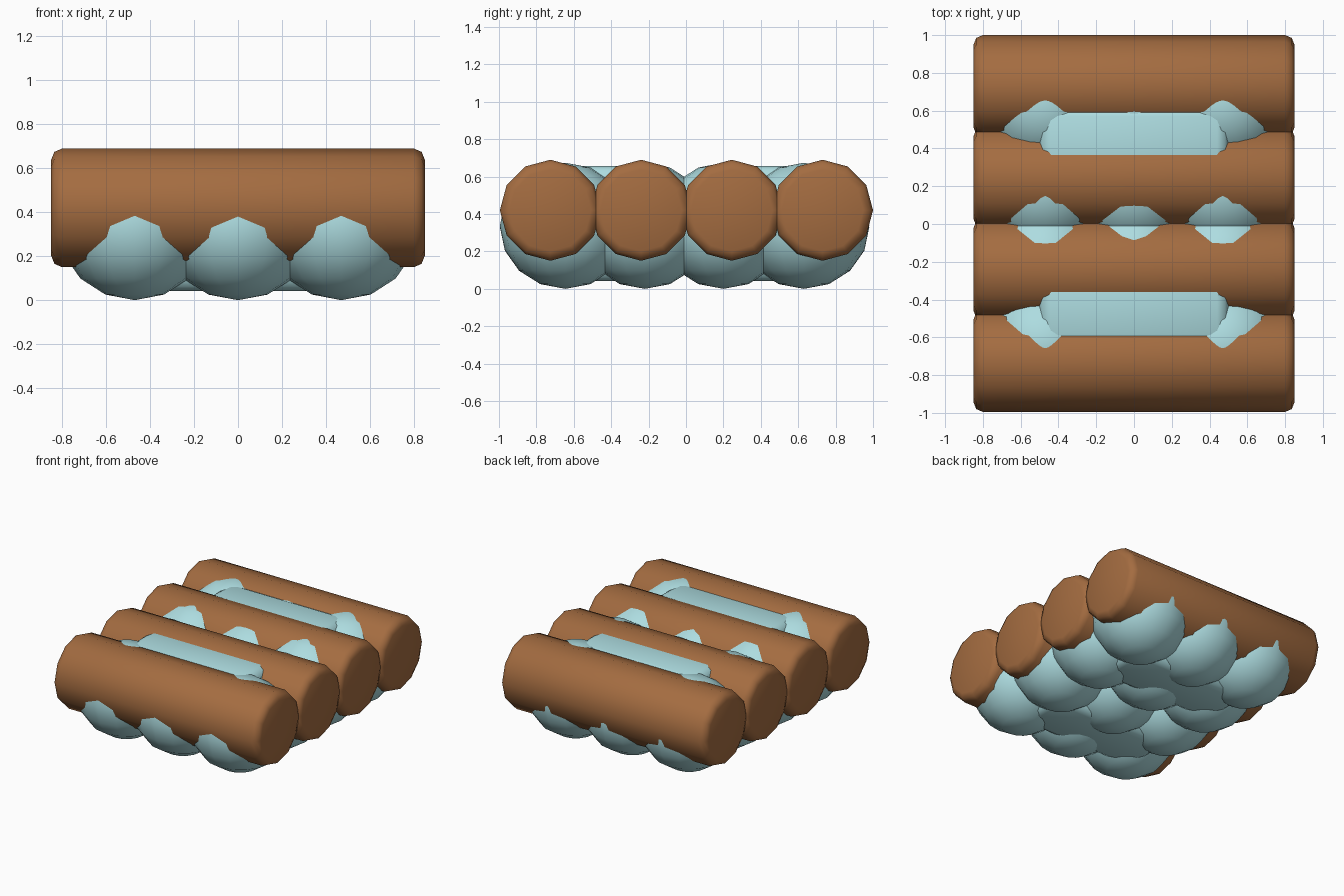
import bpy
import math

if "Cube" in bpy.data.objects:
    bpy.data.objects.remove(bpy.data.objects["Cube"], do_unlink=True)


def make_material(name, color):
    mat = bpy.data.materials.new(name)
    mat.use_nodes = True
    mat.diffuse_color = (*color, 1)
    mat.node_tree.nodes["Principled BSDF"].inputs["Base Color"].default_value = (*color, 1)
    return mat


wood = make_material("brown wood", (0.37, 0.15, 0.052))
float_blue = make_material("pale blue float", (0.42, 0.72, 0.75))


def finish(name, mat, bevel=0.0, angle=60):
    obj = bpy.context.object
    obj.name = name
    obj.data.materials.append(mat)
    bpy.ops.object.transform_apply(location=False, rotation=True, scale=True)
    if bevel:
        mod = obj.modifiers.new("rounded_edges", "BEVEL")
        mod.width = bevel
        mod.segments = 2
        mod.limit_method = "ANGLE"
        mod.angle_limit = math.radians(50)
        bpy.ops.object.modifier_apply(modifier=mod.name)
    bpy.ops.object.shade_smooth_by_angle(angle=math.radians(angle))
    return obj


# Four twelve-sided logs lying along x, with rounded ends
for i, y in enumerate((-0.725, -0.24, 0.245, 0.73)):
    bpy.ops.mesh.primitive_cylinder_add(vertices=12, radius=0.27, depth=1.7,
                                        location=(0, y, 0.42),
                                        rotation=(0, math.pi / 2, 0))
    finish(f"log_{i + 1}", wood, bevel=0.05)

# Floats: rows of three slightly flattened balls beneath the logs
float_rows = (-0.645, -0.22, 0.2, 0.63)
for row, y in enumerate(float_rows):
    for column, x in enumerate((-0.47, 0, 0.47)):
        half = 0.33 if x == 0 else 0.337
        bpy.ops.mesh.primitive_uv_sphere_add(segments=16, ring_count=8, radius=1,
                                             location=(x, y, half),
                                             scale=(0.35, 0.35, half))
        finish(f"float_{row + 1}_{column + 1}", float_blue)

# Flat webs joining the float rows in pairs
for name, start in (("front_web", 0), ("back_web", 2)):
    y0, y1 = float_rows[start:start + 2]
    bpy.ops.mesh.primitive_cube_add(size=1, location=(0, (y0 + y1) / 2, 0.35),
                                    scale=(1.0, y1 - y0, 0.615))
    finish(name, float_blue, bevel=0.06)
